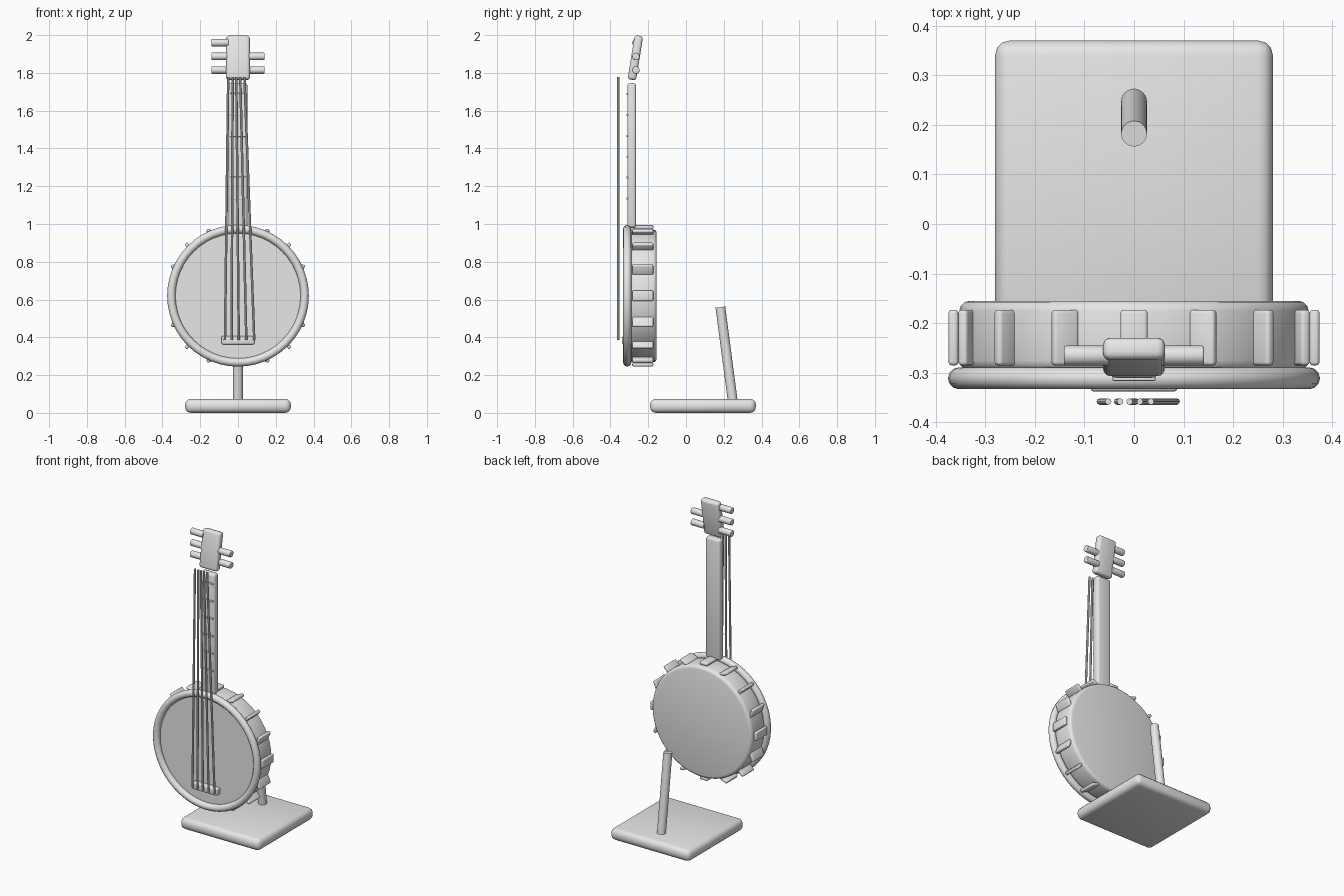
import bpy, math
from mathutils import Vector

cube = bpy.data.objects.get("Cube")
if cube:
    bpy.data.objects.remove(cube, do_unlink=True)

grey = bpy.data.materials.new("plain_grey")
grey.use_nodes = True
grey.diffuse_color = (0.8, 0.8, 0.8, 1)
grey.node_tree.nodes["Principled BSDF"].inputs["Base Color"].default_value = (0.8, 0.8, 0.8, 1)


def finish(name, bevel=0.0):
    """Name, colour, round the edges and smooth the active object."""
    ob = bpy.context.object
    ob.name = name
    ob.data.materials.append(grey)
    bpy.ops.object.transform_apply(location=False, rotation=False, scale=True)
    if bevel:
        mod = ob.modifiers.new("Bevel", 'BEVEL')
        mod.width, mod.segments = bevel, 3
        mod.limit_method, mod.angle_limit = 'ANGLE', math.radians(40)
        bpy.ops.object.modifier_apply(modifier="Bevel")
    bpy.ops.object.shade_smooth_by_angle(angle=math.radians(35))
    return ob


def box(name, centre, size, bevel, rot=(0, 0, 0)):
    bpy.ops.mesh.primitive_cube_add(size=1, location=centre, rotation=rot)
    bpy.context.object.scale = size
    return finish(name, bevel)


def rod(name, start, end, radius, sides=16, bevel=0.0):
    a, b = Vector(start), Vector(end)
    turn = (b - a).to_track_quat('Z', 'Y').to_euler()
    bpy.ops.mesh.primitive_cylinder_add(vertices=sides, radius=radius, depth=(b - a).length,
                                        location=(a + b) / 2, rotation=turn)
    return finish(name, bevel)


# Stand: rounded slab and leaning support
box("stand_base", (0, 0.09, 0.037), (0.56, 0.56, 0.074), 0.03)
rod("stand_support", (0, 0.249, 0.05), (0, 0.182, 0.56), 0.026, 24)

# Drum body, skin and rim ring
HUB = 0.62
rod("drum_body", (0, -0.295, HUB), (0, -0.155, HUB), 0.352, 48, 0.02)
rod("drum_skin", (0, -0.305, HUB), (0, -0.28, HUB), 0.342, 48)
bpy.ops.mesh.primitive_torus_add(location=(0, -0.311, HUB), rotation=(math.pi / 2, 0, 0),
                                 major_radius=0.353, minor_radius=0.022,
                                 major_segments=48, minor_segments=12)
finish("drum_rim")

# Tension brackets around the drum, each set at its own slant
for i in range(16):
    a = math.tau * i / 16
    box(f"bracket_{i + 1}", (0.364 * math.cos(a), -0.229, HUB + 0.364 * math.sin(a)),
        (0.02, 0.112, 0.055), 0.007, (0, a, 0))

# Neck with frets
box("neck", (0, -0.287, 1.363), (0.1, 0.046, 0.766), 0.014)
for i in range(6):
    box(f"fret_{i + 1}", (0, -0.311, 1.135 + 0.1105 * i), (0.086, 0.01, 0.01), 0.002)

# Tilted headstock with tuning pegs
box("headstock", (0, -0.268, 1.88), (0.125, 0.045, 0.236), 0.015, (-0.16, 0, 0))
for side, heights in ((-1, (1.815, 1.887, 1.96)), (1, (1.815, 1.887))):
    for n, z in enumerate(heights):
        rod(f"peg_{'left' if side > 0 else 'right'}_{n + 1}",
            (side * 0.05, -0.265, z), (side * 0.141, -0.265, z), 0.02, 16, 0.004)

# Bridge and strings
box("bridge", (0, -0.319, 0.385), (0.175, 0.038, 0.045), 0.008)
tops = (-0.052, -0.028, -0.009, 0.012, 0.034)
feet = (-0.069, -0.034, 0.004, 0.044, 0.086)
for n, (top, foot) in enumerate(zip(tops, feet)):
    rod(f"string_{n + 1}", (foot, -0.358, 0.387), (top, -0.358, 1.778), 0.0065, 8)
